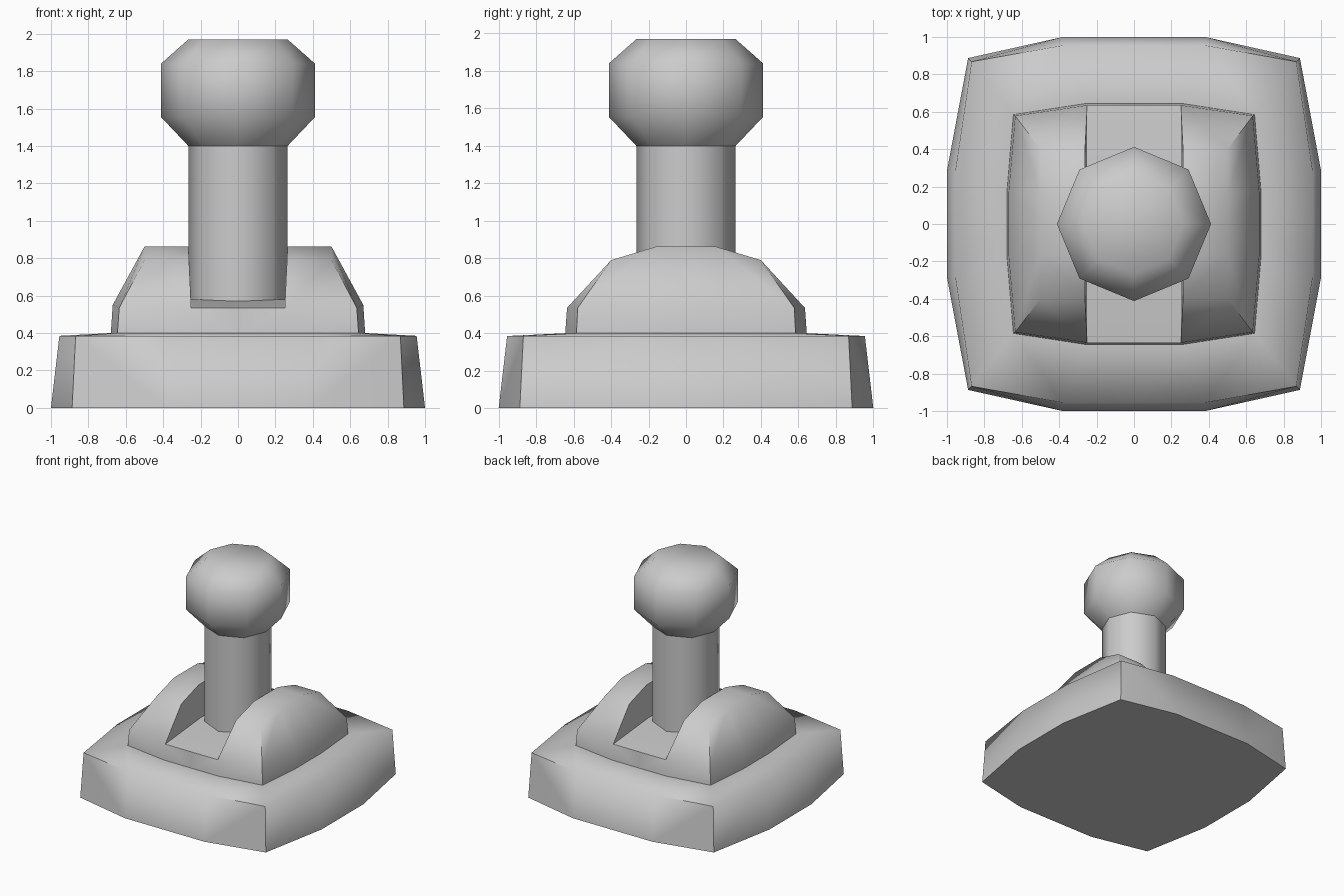
import bpy, bmesh
from math import cos, sin, pi, radians

if "Cube" in bpy.data.objects:
    bpy.data.objects.remove(bpy.data.objects["Cube"])


def finish(bm, name, angle):
    bmesh.ops.recalc_face_normals(bm, faces=bm.faces)
    me = bpy.data.meshes.new(name)
    bm.to_mesh(me)
    bm.free()
    ob = bpy.data.objects.new(name, me)
    bpy.context.collection.objects.link(ob)
    bpy.ops.object.select_all(action='DESELECT')
    ob.select_set(True)
    bpy.context.view_layer.objects.active = ob
    bpy.ops.object.shade_smooth_by_angle(angle=radians(angle))
    return ob


def quarter(name, pts, faces, angle, corner=None):
    """Build one quarter (+x, +y) and mirror it to all four."""
    bm = bmesh.new()
    vs = {k: bm.verts.new(p) for k, p in pts.items()}
    for f in faces:
        bm.faces.new([vs[k] for k in f.split()])
    for axis in 'XY':
        bmesh.ops.mirror(bm, geom=bm.verts[:] + bm.edges[:] + bm.faces[:],
                         axis=axis, merge_dist=0.0005)
    bmesh.ops.remove_doubles(bm, verts=bm.verts, dist=0.0005)
    if corner:
        for e in bm.edges:
            if all(abs(v.co.x) > corner and abs(v.co.y) > corner for v in e.verts):
                e.smooth = False
    return finish(bm, name, angle)


def ring(key, a, b, c, z, z_side=None):
    """Five outline points of a quarter: front middle, front, corner, side, side middle."""
    zs = z if z_side is None else z_side
    co = [(0, a[1], z), (*a, z), (*b, z), (*c, zs), (c[0], 0, zs)]
    return {f"{key}{i}": p for i, p in enumerate(co)}


def strip(p, q):
    return [f"{p}{i} {p}{i+1} {q}{i+1} {q}{i}" for i in range(4)]


def lathe(name, profile, angle, cap_bottom, cap_top):
    bm = bmesh.new()
    rings = [[bm.verts.new((r * cos(i * pi / 4), r * sin(i * pi / 4), z))
              for i in range(8)] for r, z in profile]
    for lo, hi in zip(rings, rings[1:]):
        for i in range(8):
            j = (i + 1) % 8
            bm.faces.new((lo[i], lo[j], hi[j], hi[i]))
    if cap_bottom:
        bm.faces.new(rings[0][::-1])
    if cap_top:
        bm.faces.new(rings[-1])
    return finish(bm, name, angle)


# Base plate: bulging square with a slightly sloped top
pts = {**ring('a', (.38, 1), (.887, .887), (1, .285), 0),
       **ring('b', (.38, .955), (.868, .868), (.955, .285), .385),
       **ring('c', (.255, .645), (.645, .585), (.68, .17), .4),
       'o': (0, 0, 0), 't': (0, 0, .4)}
quarter('base', pts, strip('a', 'b') + strip('b', 'c')
        + ['o a0 a1 a2 a3 a4', 't c0 c1 c2 c3 c4'], 82, corner=.8)

# Housing: two arched cheeks either side of a slot
pts = {**ring('a', (.255, .645), (.645, .585), (.68, .17), .395),
       **ring('b', (.25, .635), (.635, .578), (.67, .17), .535, .55),
       'c1': (.5, .4, .79), 'c2': (.5, .16, .862), 'c3': (.5, 0, .862),
       'd1': (.262, .4, .79), 'd2': (.265, .16, .862), 'd3': (.265, 0, .862),
       'f1': (.25, .16, .58), 'f2': (.25, 0, .58),
       'g1': (0, .16, .58), 'g2': (0, 0, .58), 'o': (0, 0, .395)}
quarter('housing', pts, strip('a', 'b') + [
    'b1 b2 c1 d1', 'd1 c1 c2 d2', 'd2 c2 c3 d3',      # cheek top
    'b2 b3 c2 c1', 'b3 b4 c3 c2',                     # cheek outside
    'b1 d1 d2 f1', 'f1 d2 d3 f2',                     # slot wall
    'b0 b1 f1 g1', 'g1 f1 f2 g2',                     # slot floor
    'o a0 a1 a2 a3 a4'], 62)

# Stick and knob, both eight-sided
lathe('stick', [(.265, .5), (.265, 1.4)], 60, True, False)
lathe('knob', [(.265, 1.4), (.412, 1.555), (.412, 1.84), (.265, 1.97)], 60, False, True)
